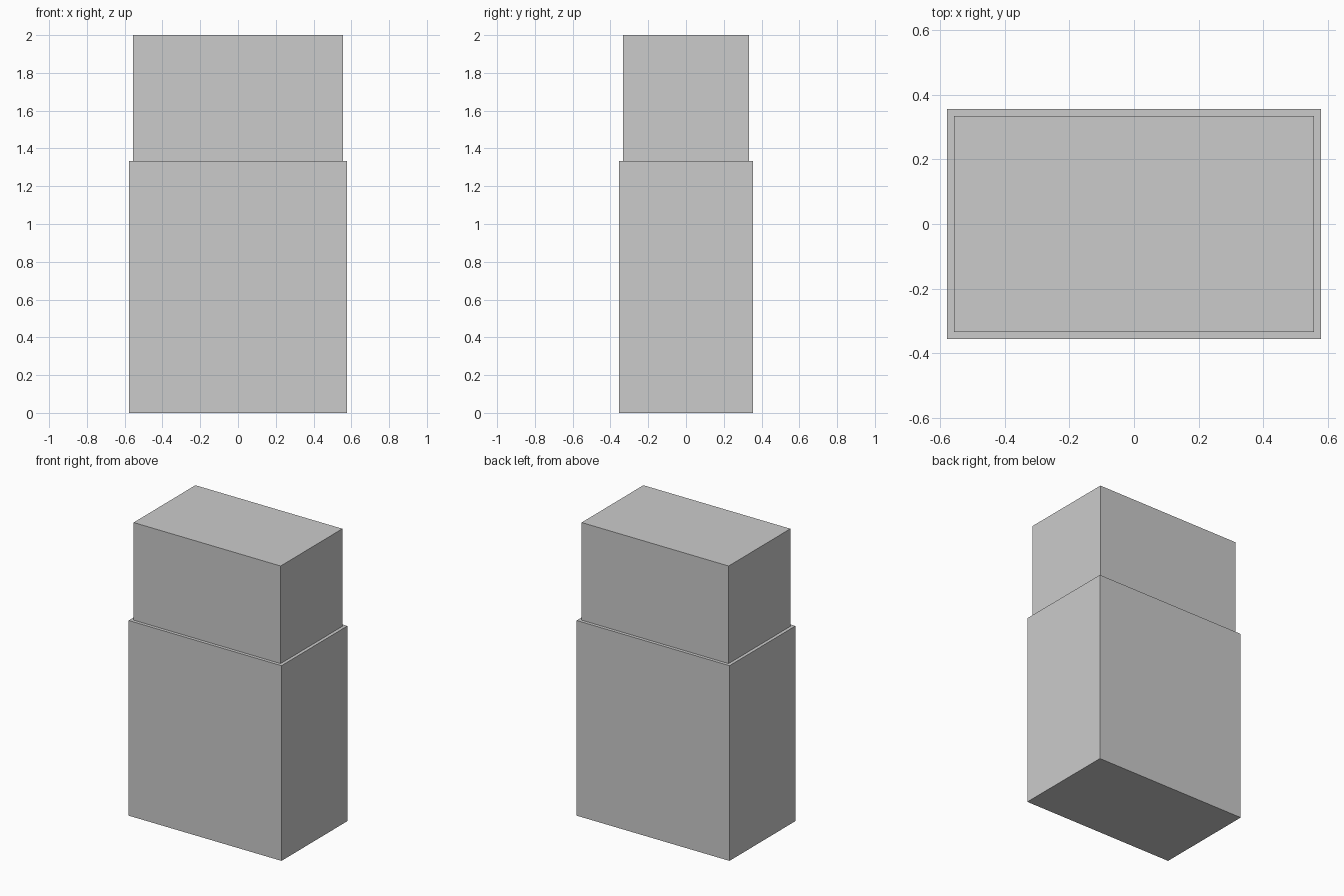
import bpy

if "Cube" in bpy.data.objects:
    bpy.data.objects.remove(bpy.data.objects["Cube"])


def box(name, width, depth, z_min, z_max):
    """Axis-aligned box centred on x and y, spanning z_min to z_max."""
    bpy.ops.mesh.primitive_cube_add(size=1, location=(0, 0, (z_min + z_max) / 2))
    obj = bpy.context.object
    obj.name = name
    obj.scale = (width, depth, z_max - z_min)
    bpy.ops.object.transform_apply(location=False, rotation=False, scale=True)
    return obj


UNIT = 2 / 90    # common module of all dimensions
SEAM = 60 * UNIT  # height where the two blocks meet

# Wider lower block
box("lower_block", 52 * UNIT, 32 * UNIT, 0, SEAM)

# Slightly inset upper block
box("upper_block", 50 * UNIT, 30 * UNIT, SEAM, 2)
